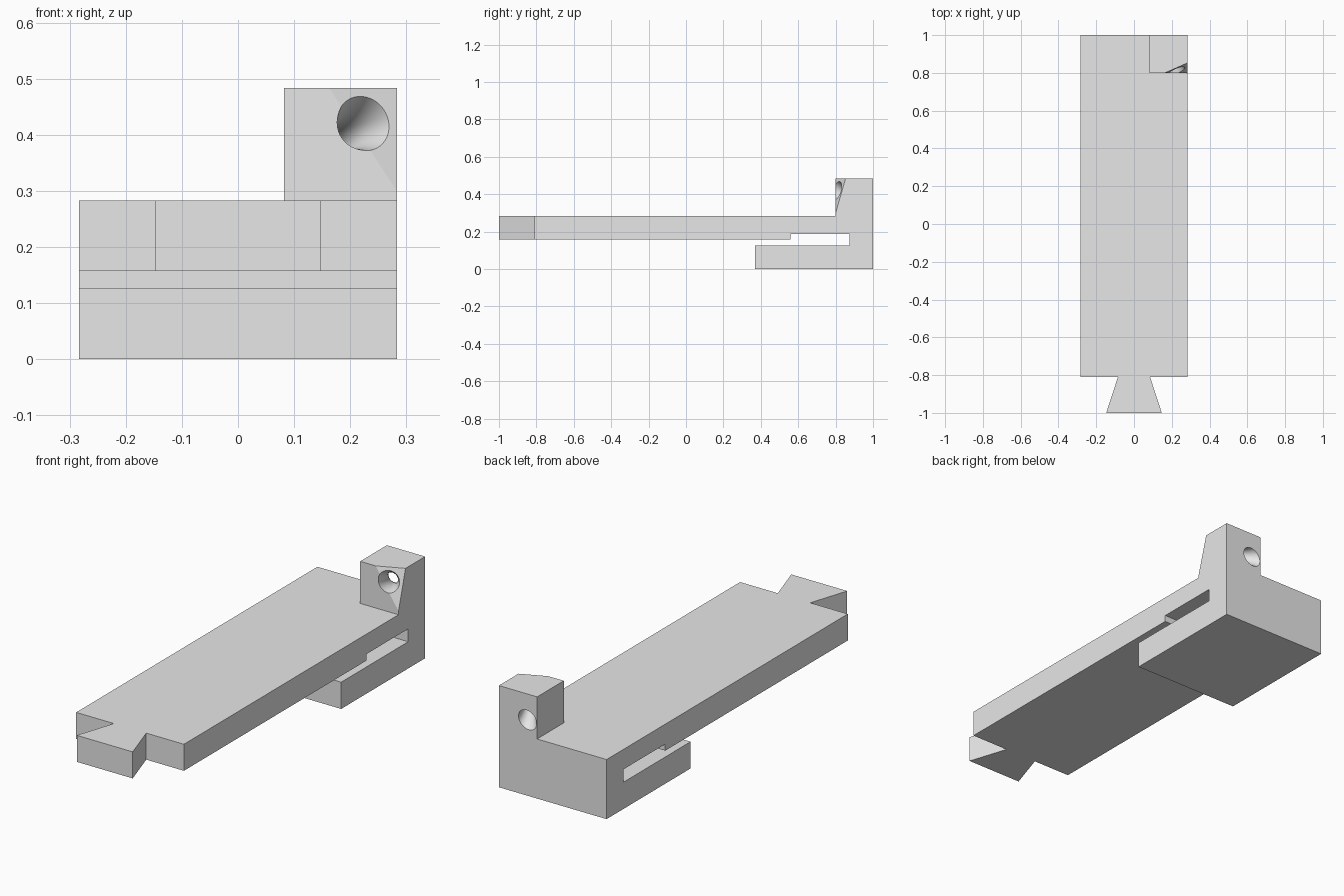
import bpy
import bmesh
import math
from mathutils import Vector, Matrix

cube = bpy.data.objects.get("Cube")
if cube:
    bpy.data.objects.remove(cube, do_unlink=True)

GREY = (0.8, 0.8, 0.8, 1)
grey = bpy.data.materials.new("plain grey")
grey.use_nodes = True
grey.diffuse_color = GREY
grey.node_tree.nodes["Principled BSDF"].inputs["Base Color"].default_value = GREY

HALF_W = 0.283
DECK_LOW, DECK_TOP = 0.157, 0.283


def finish(bm, name):
    bmesh.ops.recalc_face_normals(bm, faces=bm.faces[:])
    mesh = bpy.data.meshes.new(name)
    bm.to_mesh(mesh)
    bm.free()
    mesh.materials.append(grey)
    obj = bpy.data.objects.new(name, mesh)
    bpy.context.collection.objects.link(obj)
    return obj


def prism(points, shift):
    """Extrude a closed outline by a vector."""
    bm = bmesh.new()
    face = bm.faces.new([bm.verts.new(p) for p in points])
    out = bmesh.ops.extrude_face_region(bm, geom=[face])
    moved = [v for v in out["geom"] if isinstance(v, bmesh.types.BMVert)]
    bmesh.ops.translate(bm, verts=moved, vec=shift)
    return bm


# Long deck with a slotted clip folded under its back end
side = [(-0.81, DECK_TOP), (-0.81, DECK_LOW), (0.56, DECK_LOW), (0.56, 0.188),
        (0.873, 0.188), (0.873, 0.127), (0.37, 0.127), (0.37, 0),
        (1, 0), (1, DECK_TOP)]
finish(prism([(-HALF_W, y, z) for y, z in side], (2 * HALF_W, 0, 0)), "deck_and_clip")

# Dovetail tongue at the front end
tail = [(-0.085, -0.81), (-0.147, -1), (0.147, -1), (0.085, -0.81)]
finish(prism([(x, y, DECK_LOW) for x, y in tail],
             (0, 0, DECK_TOP - DECK_LOW)), "dovetail_tongue")

# Corner post with one corner sliced off
POST_TOP = 0.483
plan = [(0.082, 0.80), (HALF_W, 0.80), (HALF_W, 1), (0.082, 1)]
bm = prism([(x, y, DECK_TOP) for x, y in plan], (0, 0, POST_TOP - DECK_TOP))
a = Vector((0.163, 0.80, POST_TOP))
b = Vector((HALF_W, 0.80, 0.30))
c = Vector((HALF_W, 0.853, POST_TOP))
normal = (b - a).cross(c - a).normalized()
if normal.y > 0:
    normal.negate()
cut = bmesh.ops.bisect_plane(bm, geom=bm.verts[:] + bm.edges[:] + bm.faces[:],
                             plane_co=a, plane_no=normal, clear_outer=True)
rim = [e for e in cut["geom_cut"] if isinstance(e, bmesh.types.BMEdge)]
bmesh.ops.holes_fill(bm, edges=rim)
post = finish(bm, "corner_post")

# Waisted hole running square to the sliced face
SEGMENTS, RINGS, REACH = 48, 24, 0.15
mouth = Vector((0.223, 0.8083, 0.42))
centre = mouth - normal * 0.108
frame = Matrix.Translation(centre) @ normal.to_track_quat('Z', 'Y').to_matrix().to_4x4()
bm = bmesh.new()
loops = []
for i in range(RINGS + 1):
    s = REACH * (2 * i / RINGS - 1)
    r = 0.027 + (0.023 if s > 0 else 0.015) * (s / 0.108) ** 2
    angles = [math.tau * k / SEGMENTS for k in range(SEGMENTS)]
    loops.append([bm.verts.new(frame @ Vector((r * math.cos(t), r * math.sin(t), s)))
                  for t in angles])
for low, high in zip(loops, loops[1:]):
    for k in range(SEGMENTS):
        n = (k + 1) % SEGMENTS
        bm.faces.new((low[k], low[n], high[n], high[k]))
bm.faces.new(loops[0])
bm.faces.new(loops[-1])
cutter = finish(bm, "hole_cutter")
cutter.hide_render = True

mod = post.modifiers.new("hole", 'BOOLEAN')
mod.operation = 'DIFFERENCE'
mod.solver = 'EXACT'
mod.object = cutter
bpy.ops.object.select_all(action='DESELECT')
bpy.context.view_layer.objects.active = post
post.select_set(True)
bpy.ops.object.modifier_apply(modifier=mod.name)
bpy.data.objects.remove(cutter, do_unlink=True)
bpy.ops.object.shade_smooth_by_angle(angle=math.radians(25))
